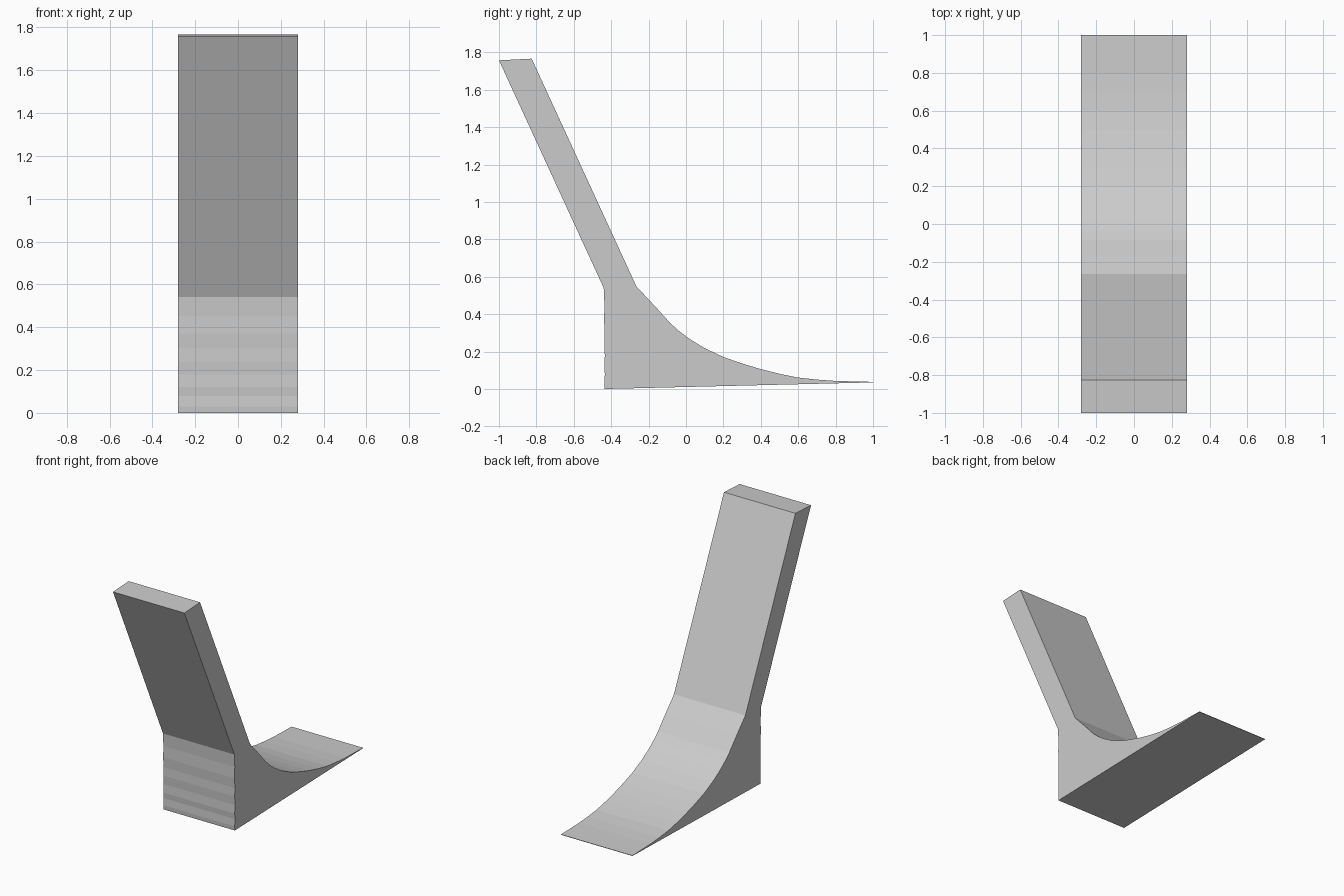
import bpy, bmesh

if "Cube" in bpy.data.objects:
    bpy.data.objects.remove(bpy.data.objects["Cube"])

HALF_WIDTH = 0.28

# Plain grey finish
grey = bpy.data.materials.new("grey")
grey.diffuse_color = (0.6, 0.6, 0.6, 1)
grey.use_nodes = True
grey.node_tree.nodes["Principled BSDF"].inputs["Base Color"].default_value = grey.diffuse_color

# Side outline (y, z): leaning back, concave ramp, thin toe, sole, slightly wavy heel
back = [(-1.0, 1.757), (-0.825, 1.766), (-0.265, 0.548)]
ramp = [(-0.17, 0.447), (-0.085, 0.353), (-0.04, 0.312), (0.02, 0.267),
        (0.10, 0.218), (0.20, 0.171), (0.30, 0.136), (0.40, 0.106),
        (0.50, 0.081), (0.60, 0.061), (0.70, 0.050), (0.80, 0.043), (1.0, 0.038)]
sole = [(1.0, 0.035), (-0.435, 0.0)]
heel = [(-0.437, 0.03), (-0.434, 0.08), (-0.437, 0.12), (-0.434, 0.18),
        (-0.437, 0.24), (-0.435, 0.30), (-0.438, 0.37), (-0.436, 0.45), (-0.44, 0.54)]

# Extrude the outline across the width
bm = bmesh.new()
face = bm.faces.new([bm.verts.new((-HALF_WIDTH, y, z)) for y, z in back + ramp + sole + heel])
ext = bmesh.ops.extrude_face_region(bm, geom=[face])
bmesh.ops.translate(bm, vec=(2 * HALF_WIDTH, 0, 0),
                    verts=[v for v in ext["geom"] if isinstance(v, bmesh.types.BMVert)])
bmesh.ops.recalc_face_normals(bm, faces=bm.faces)

mesh = bpy.data.meshes.new("curved_wedge_with_back")
bm.to_mesh(mesh)
bm.free()
mesh.materials.append(grey)
bpy.context.collection.objects.link(bpy.data.objects.new("curved_wedge_with_back", mesh))
